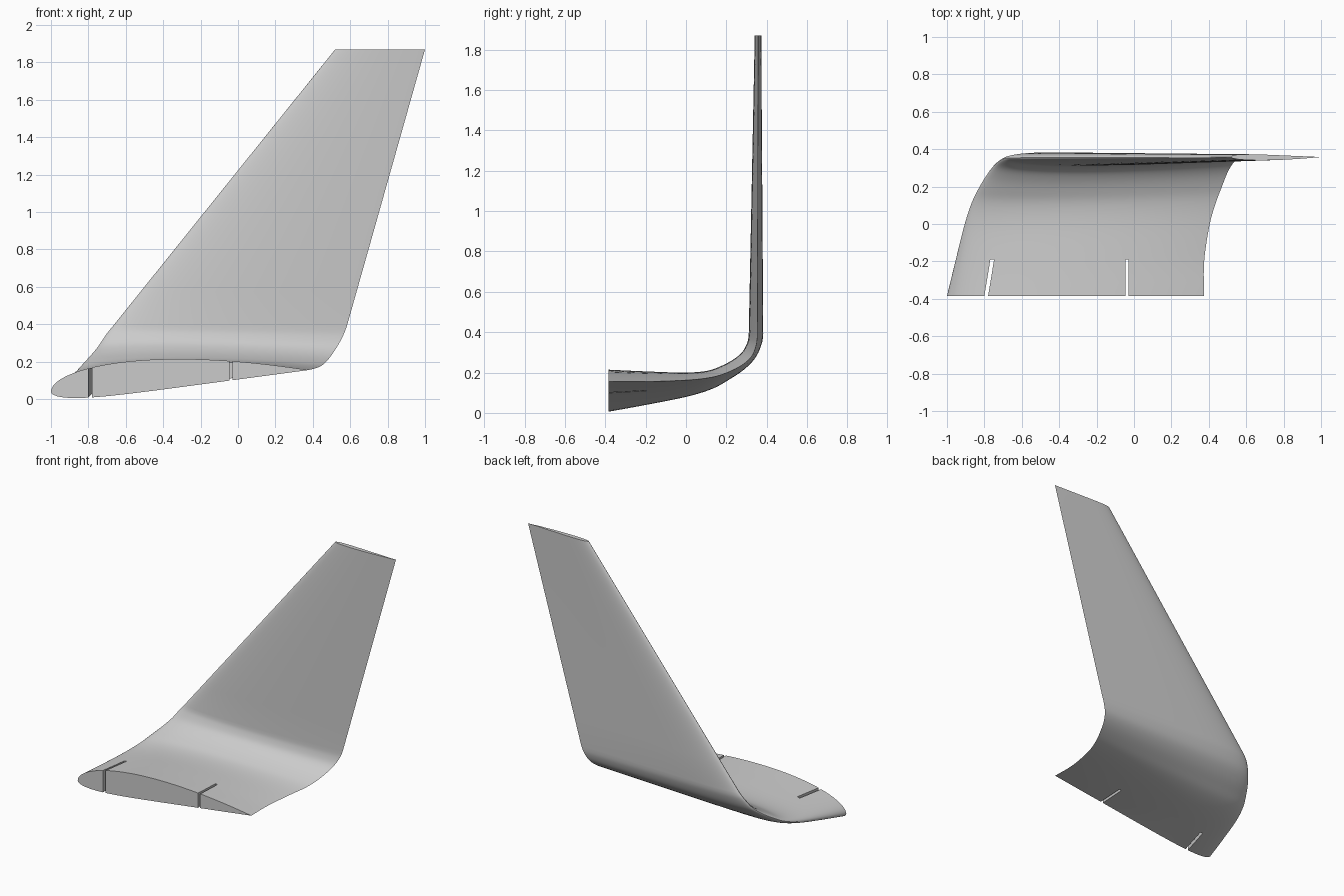
import bpy, bmesh, math
from mathutils import Vector

if "Cube" in bpy.data.objects:
    bpy.data.objects.remove(bpy.data.objects["Cube"])

N = 40       # points along each side of the section
SUB = 5      # loft steps between bend stations

# Stations: leading edge xyz, trailing edge xyz, roll angle, upper and lower fullness
stations = [
    (-1.0, -.385, .040, .375, -.385, .155, 0, 1, 1),
    (-.955, -.2, .070, .375, -.2, .155, 2, .80, .85),
    (-.905, 0, .108, .405, 0, .162, 8, .56, .72),
    (-.865, .12, .145, .440, .12, .175, 18, .43, .65),
    (-.825, .2, .190, .470, .2, .198, 30, .37, .60),
    (-.785, .265, .235, .500, .275, .235, 45, .35, .58),
    (-.745, .315, .285, .530, .325, .280, 65, .34, .58),
    (-.705, .345, .345, .560, .348, .335, 82, .34, .58),
    (-.669, .354, .390, .582, .354, .390, 90, .34, .58),
]
tip = (.52, .358, 1.87, 1.0, .358, 1.87, 90, .137, .30)


def spline(a, b, c, d, t):
    return tuple(.5 * (2*q + (r-p)*t + (2*p-5*q+4*r-s)*t*t + (3*q-p-3*r+s)*t**3)
                 for p, q, r, s in zip(a, b, c, d))


def mix(a, b, t):
    return tuple(p + (q - p) * t for p, q in zip(a, b))


def section(s):
    """Closed airfoil loop for one station."""
    lead, trail = Vector(s[0:3]), Vector(s[3:6])
    ang = math.radians(s[6])
    up = Vector((0, -math.sin(ang), math.cos(ang)))
    cs = [(1 - math.cos(math.pi * i / N)) / 2 for i in range(N + 1)]

    def point(c, side):
        shape = math.sqrt(c) * (1 - c)
        if side > 0:
            off = .33 * shape * s[7]
        else:
            off = -(.06 + .13 * math.exp(-2.5 * c)) * shape * s[8]
        return lead.lerp(trail, c) + up * off

    return [point(c, 1) for c in reversed(cs)] + [point(c, -1) for c in cs[1:-1]]


# Smooth bend followed by a straight tapering fin
path = [mix(stations[1], stations[0], 2)] + stations + [mix(stations[-1], tip, .04)]
rows = [spline(*path[i:i+4], k / SUB) for i in range(len(stations) - 1) for k in range(SUB)]
rows += [mix(stations[-1], tip, k / 8) for k in range(9)]


def add_object(name, bm):
    bmesh.ops.recalc_face_normals(bm, faces=bm.faces)
    me = bpy.data.meshes.new(name)
    bm.to_mesh(me)
    bm.free()
    ob = bpy.data.objects.new(name, me)
    bpy.context.collection.objects.link(ob)
    return ob


# Winglet skin with closed root and tip
bm = bmesh.new()
loops = [[bm.verts.new(p) for p in section(r)] for r in rows]
for a, b in zip(loops, loops[1:]):
    for i in range(len(a)):
        j = (i + 1) % len(a)
        bm.faces.new((a[i], a[j], b[j], b[i]))
bm.faces.new(loops[0])
bm.faces.new(loops[-1])
winglet = add_object("winglet", bm)

grey = bpy.data.materials.new("light_grey")
grey.diffuse_color = (.6, .6, .6, 1)
grey.use_nodes = True
grey.node_tree.nodes["Principled BSDF"].inputs["Base Color"].default_value = grey.diffuse_color
winglet.data.materials.append(grey)

# Spar slots cut into the root: x at the mouth, x at the inner end
bm = bmesh.new()
for x0, x1, w in ((-.79, -.758, .02), (-.038, -.038, .017)):
    slope = (x1 - x0) / .195
    box = bmesh.ops.create_cube(bm, size=1)["verts"]
    for v in box:
        y = -.19 if v.co.y > 0 else -.45
        v.co = (x0 + slope * (y + .385) + w * v.co.x, y, .1 + v.co.z)
cutter = add_object("slot_cutter", bm)
cutter.hide_render = True

mod = winglet.modifiers.new("slots", 'BOOLEAN')
mod.operation = 'DIFFERENCE'
mod.solver = 'EXACT'
mod.object = cutter
bpy.context.view_layer.objects.active = winglet
winglet.select_set(True)
bpy.ops.object.modifier_apply(modifier="slots")
bpy.data.objects.remove(cutter)
bpy.ops.object.shade_smooth_by_angle(angle=math.radians(35))
